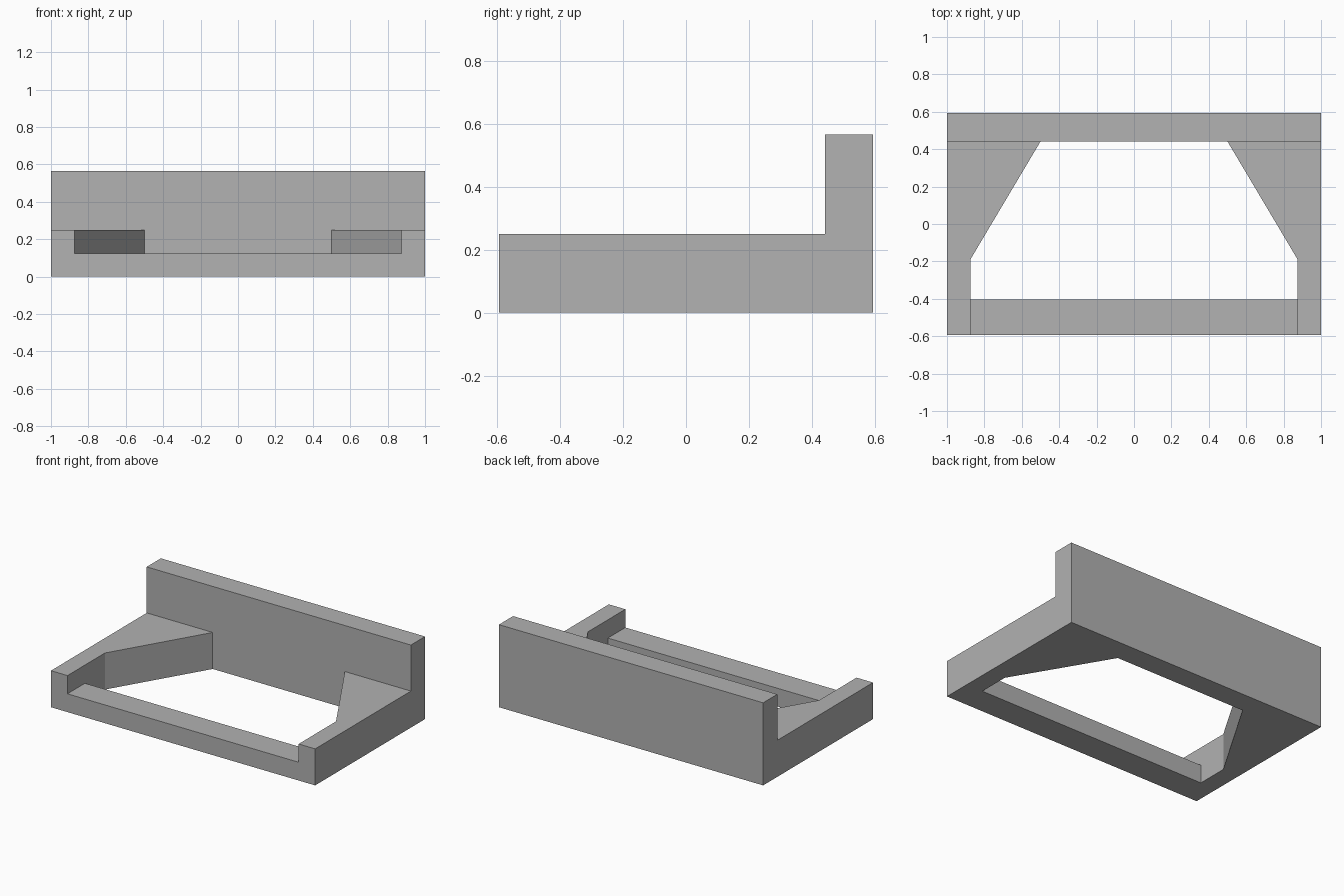
import bpy
import bmesh
from mathutils import Vector

default_cube = bpy.data.objects.get("Cube")
if default_cube:
    bpy.data.objects.remove(default_cube, do_unlink=True)

HALF_W, HALF_D, HEIGHT = 1.0, 0.594, 0.565
DECK, RAIL = 0.25, 0.125           # tops of the side decks and the front rail
WALL_Y, RAIL_Y, KINK_Y = 0.441, -0.405, -0.19
INNER, BACK_INNER = 0.875, 0.5     # half widths of the opening, front and back

grey = bpy.data.materials.new("plain grey")
grey.use_nodes = True
COLOUR = (0.445, 0.445, 0.445, 1)
grey.diffuse_color = COLOUR
grey.node_tree.nodes["Principled BSDF"].inputs["Base Color"].default_value = COLOUR


def prism(name, points, direction):
    """Extrude a closed outline along a direction."""
    bm = bmesh.new()
    face = bm.faces.new([bm.verts.new(p) for p in points])
    new = bmesh.ops.extrude_face_region(bm, geom=[face])["geom"]
    verts = [v for v in new if isinstance(v, bmesh.types.BMVert)]
    bmesh.ops.translate(bm, verts=verts, vec=Vector(direction))
    bmesh.ops.recalc_face_normals(bm, faces=bm.faces)
    mesh = bpy.data.meshes.new(name)
    bm.to_mesh(mesh)
    bm.free()
    mesh.materials.append(grey)
    obj = bpy.data.objects.new(name, mesh)
    bpy.context.collection.objects.link(obj)
    return obj


def cut(target, cutter):
    """Subtract the cutter, then discard it."""
    mod = target.modifiers.new("cut", "BOOLEAN")
    mod.operation, mod.solver, mod.object = "DIFFERENCE", "EXACT", cutter
    bpy.context.view_layer.objects.active = target
    bpy.ops.object.modifier_apply(modifier=mod.name)
    bpy.data.objects.remove(cutter, do_unlink=True)


# Base and back wall share one L-shaped side profile
side = [(-HALF_D, 0), (HALF_D, 0), (HALF_D, HEIGHT),
        (WALL_Y, HEIGHT), (WALL_Y, DECK), (-HALF_D, DECK)]
frame = prism("frame", [(-HALF_W, y, z) for y, z in side], (2 * HALF_W, 0, 0))

# Opening that narrows towards the back wall
right = [(INNER, RAIL_Y), (INNER, KINK_Y), (BACK_INNER, WALL_Y)]
outline = right + [(-x, y) for x, y in reversed(right)]
opening = prism("opening_cutter", [(x, y, -0.1) for x, y in outline], (0, 0, 0.5))
cut(frame, opening)

# Lowered front rail between the side decks
notch = [(-HALF_D - 0.1, RAIL), (RAIL_Y + 0.1, RAIL),
         (RAIL_Y + 0.1, DECK + 0.1), (-HALF_D - 0.1, DECK + 0.1)]
cut(frame, prism("notch_cutter", [(-INNER, y, z) for y, z in notch], (2 * INNER, 0, 0)))
